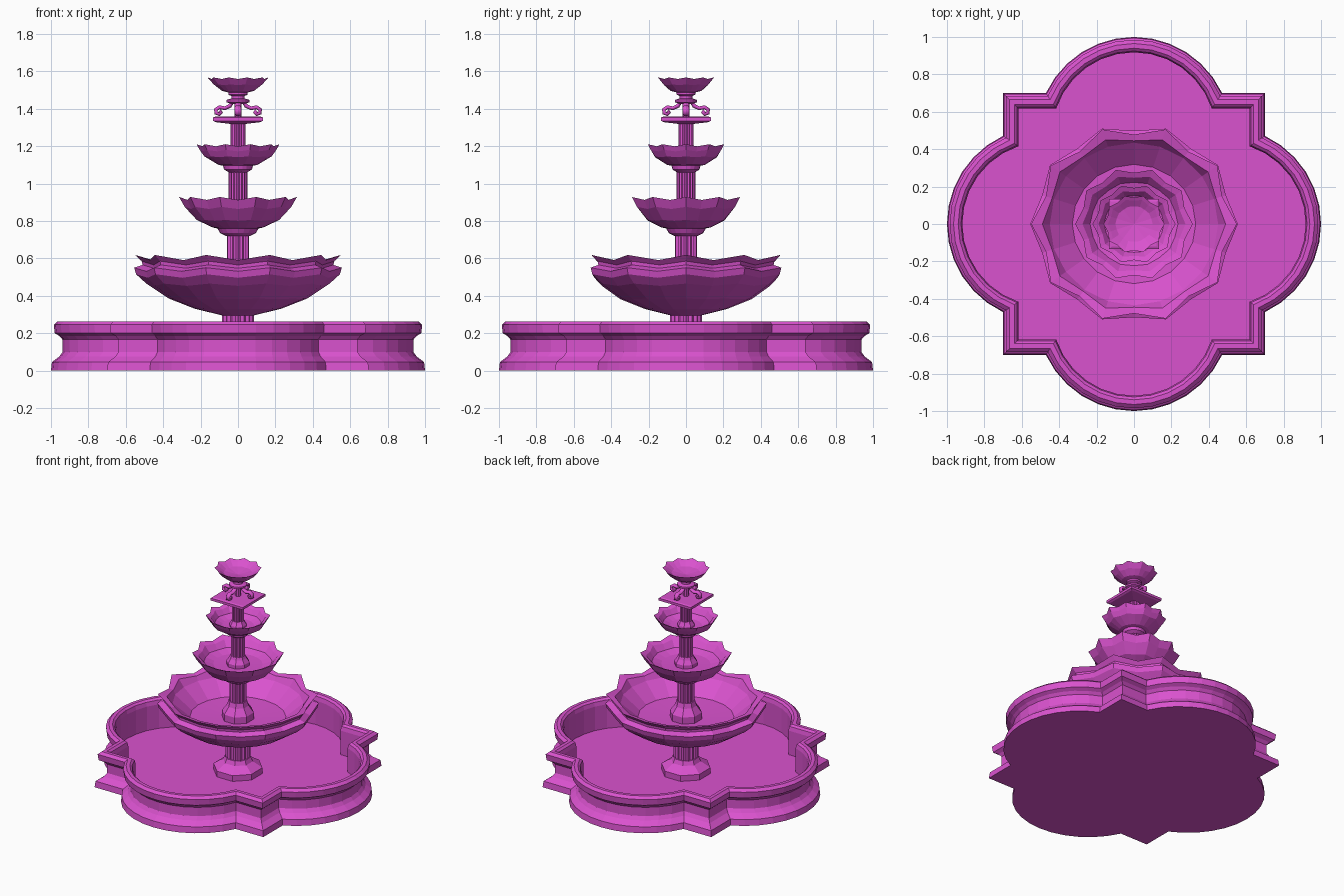
import bpy
import bmesh
from math import sin, cos, pi, sqrt, atan2

cube = bpy.data.objects.get("Cube")
if cube:
    bpy.data.objects.remove(cube, do_unlink=True)

stone = bpy.data.materials.new("magenta_stone")
stone.use_nodes = True
colour = (0.70, 0.085, 0.62, 1)
stone.diffuse_color = colour
stone.node_tree.nodes["Principled BSDF"].inputs["Base Color"].default_value = colour


def loft(name, rings):
    """Skin a stack of equal-length point rings and cap both ends."""
    bm = bmesh.new()
    loops = [[bm.verts.new(p) for p in ring] for ring in rings]
    n = len(loops[0])
    for low, high in zip(loops, loops[1:]):
        for i in range(n):
            j = (i + 1) % n
            bm.faces.new((low[i], low[j], high[j], high[i]))
    bm.faces.new(list(reversed(loops[0])))
    bm.faces.new(loops[-1])
    bmesh.ops.recalc_face_normals(bm, faces=bm.faces)
    mesh = bpy.data.meshes.new(name)
    bm.to_mesh(mesh)
    bm.free()
    mesh.materials.append(stone)
    obj = bpy.data.objects.new(name, mesh)
    bpy.context.collection.objects.link(obj)
    return obj


def turned(name, profile, sides, phase=0.0, drop=0.0, squash=1.0):
    """Lathe (radius, height, lobe) points; lobe pulls in every second vertex."""
    rings = []
    for r, z, lobe in profile:
        ring = []
        for i in range(sides):
            a = phase + 2 * pi * i / sides
            dent = r * lobe * (i % 2)
            ring.append(((r - dent) * cos(a), (r - dent) * sin(a) * squash, z - dent * drop))
        rings.append(ring)
    return loft(name, rings)


def bowl(name, profile):
    return turned(name, profile, 20, drop=0.5, squash=0.966)


def column(name, r, bottom, top):
    return turned(name, [(r, bottom, 0.13), (r, top, 0.13)], 32)


def foot(name, r, neck, z, height):
    return turned(name, [(r, z, 0), (r, z + height * 0.4, 0), (neck * 1.15, z + height * 0.75, 0),
                         (neck, z + height, 0)], 8, pi / 8)


# Basin: a square with a round lobe on every side, inset by d
def basin_ring(d, z, segments=12):
    half, centre, radius = 0.7 - d, 0.48, 0.52 - d
    h = half - centre
    start = atan2(h, sqrt(radius * radius - h * h))
    side = [(half, half)]
    for i in range(segments + 1):
        a = start + (pi - 2 * start) * i / segments
        side.append((radius * cos(a), centre + radius * sin(a)))
    ring = []
    for turn in range(4):
        c, s = cos(turn * pi / 2), sin(turn * pi / 2)
        ring += [(x * c - y * s, x * s + y * c, z) for x, y in side]
    return ring


basin_profile = [(0, 0), (0.005, 0.045), (0.045, 0.075), (0.062, 0.1), (0.062, 0.165),
                 (0.045, 0.185), (0.02, 0.2), (0.015, 0.245), (0.035, 0.263),
                 (0.06, 0.263), (0.075, 0.25), (0.082, 0.22), (0.082, 0.04)]
loft("basin", [basin_ring(d, z) for d, z in basin_profile])

# Bowls, from the underside up over the rim and down to the inner floor
bowl("large_bowl", [(0.085, 0.295, 0), (0.23, 0.33, 0), (0.37, 0.385, 0.02), (0.49, 0.465, 0.05),
                    (0.545, 0.515, 0.07), (0.555, 0.55, 0.07), (0.51, 0.565, 0.07),
                    (0.515, 0.585, 0.08), (0.55, 0.618, 0.1), (0.49, 0.60, 0.06),
                    (0.45, 0.55, 0), (0.33, 0.45, 0), (0.05, 0.44, 0)])
bowl("middle_bowl", [(0.065, 0.72, 0), (0.095, 0.735, 0), (0.11, 0.76, 0), (0.135, 0.765, 0),
                     (0.22, 0.805, 0.04), (0.285, 0.875, 0.08), (0.315, 0.928, 0.1),
                     (0.275, 0.91, 0.07), (0.235, 0.865, 0.02), (0.17, 0.845, 0), (0.04, 0.84, 0)])
bowl("small_bowl", [(0.05, 1.06, 0), (0.075, 1.075, 0), (0.08, 1.095, 0), (0.105, 1.1, 0),
                    (0.18, 1.145, 0.05), (0.205, 1.18, 0.08), (0.222, 1.21, 0.1),
                    (0.19, 1.195, 0.07), (0.16, 1.155, 0.02), (0.11, 1.135, 0), (0.03, 1.13, 0)])
bowl("top_bowl", [(0.035, 1.425, 0), (0.062, 1.435, 0), (0.062, 1.447, 0), (0.035, 1.455, 0),
                  (0.035, 1.468, 0), (0.052, 1.475, 0), (0.052, 1.487, 0), (0.085, 1.495, 0),
                  (0.13, 1.53, 0.07), (0.163, 1.567, 0.1), (0.14, 1.555, 0.08),
                  (0.1, 1.53, 0.03), (0.004, 1.515, 0)])

# Fluted columns with eight-sided feet
column("lower_column", 0.085, 0.05, 0.31)
column("middle_column", 0.06, 0.43, 0.74)
column("upper_column", 0.05, 0.83, 1.08)
column("top_column", 0.041, 1.12, 1.33)
foot("lower_foot", 0.17, 0.09, 0.035, 0.12)
foot("middle_foot", 0.11, 0.065, 0.435, 0.14)
foot("upper_foot", 0.08, 0.052, 0.835, 0.08)
foot("top_foot", 0.06, 0.043, 1.125, 0.05)

# Square plate and short stem
root2 = sqrt(2)
turned("square_plate", [(0.05, 1.318, 0), (0.12 * root2, 1.328, 0), (0.133 * root2, 1.335, 0),
                        (0.133 * root2, 1.353, 0), (0.12 * root2, 1.358, 0)], 4, pi / 4)
turned("stem", [(0.02, 1.35, 0), (0.02, 1.43, 0)], 8)

# Four scroll brackets under the top bowl
path = [(0.03, 1.438), (0.043, 1.415), (0.07, 1.402), (0.1, 1.408), (0.118, 1.395),
        (0.118, 1.377), (0.1, 1.37), (0.09, 1.38), (0.1, 1.388)]
curve = bpy.data.curves.new("scroll_bracket", "CURVE")
curve.dimensions = "3D"
curve.bevel_depth = 0.012
curve.bevel_resolution = 1
curve.use_fill_caps = True
curve.materials.append(stone)
spline = curve.splines.new("POLY")
spline.points.add(len(path) - 1)
for point, (x, z) in zip(spline.points, path):
    point.co = (x, 0, z, 1)
for i, side in enumerate(("left", "back", "right", "front")):
    bracket = bpy.data.objects.new(side + "_scroll_bracket", curve)
    bracket.rotation_euler.z = i * pi / 2
    bracket.scale.y = 1.5
    bpy.context.collection.objects.link(bracket)
